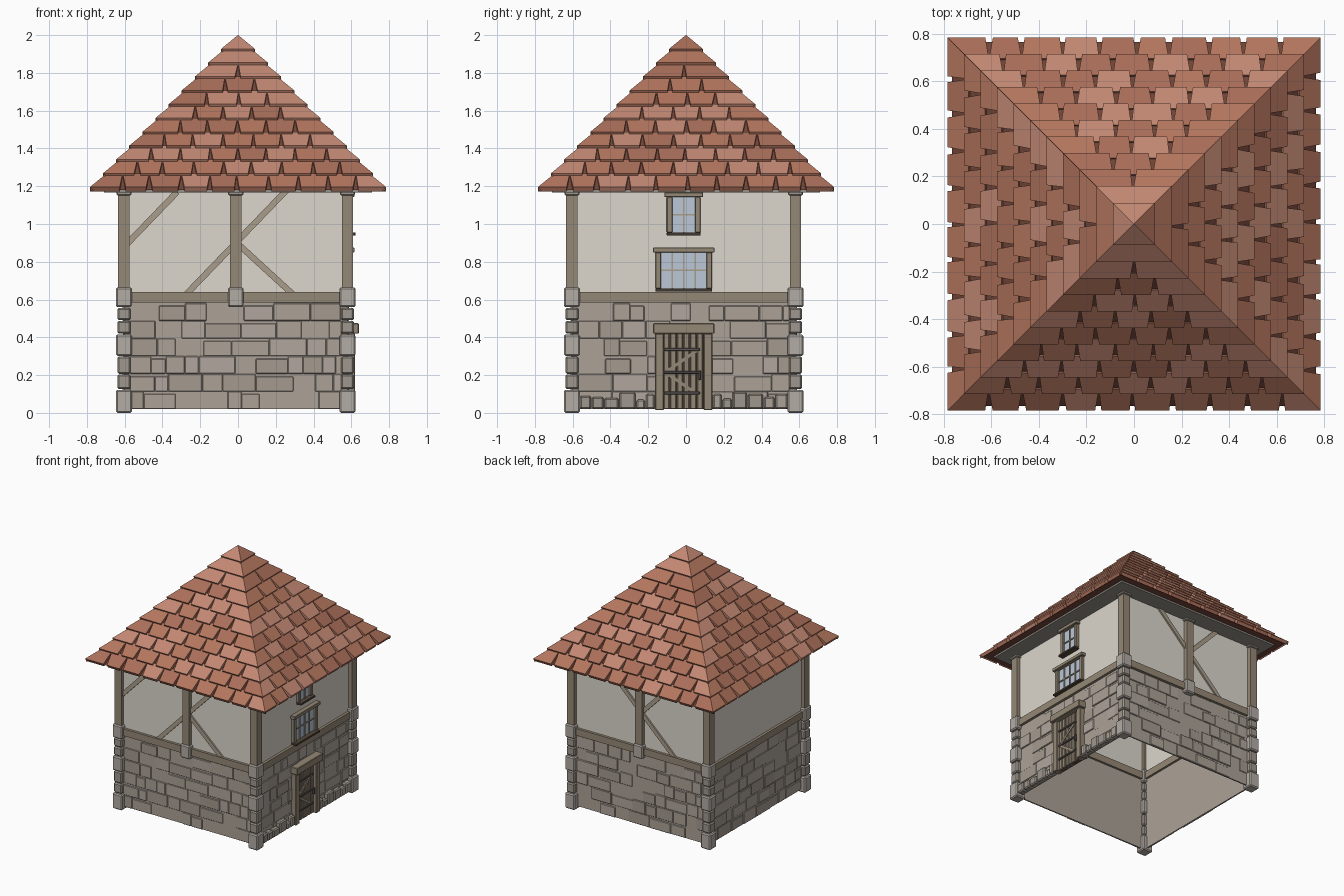
import bpy, bmesh, math, random
from mathutils import Matrix, Vector

if "Cube" in bpy.data.objects:
    bpy.data.objects.remove(bpy.data.objects["Cube"])

random.seed(4)
CX = CY = -0.012          # the body sits slightly off the roof centre
D = 0.592                 # distance of the walls from the body centre


def mat(name, r, g, b):
    m = bpy.data.materials.new(name)
    m.diffuse_color = [c ** 2.2 for c in (r, g, b)] + [1]
    m.use_nodes = True
    m.node_tree.nodes["Principled BSDF"].inputs["Base Color"].default_value = m.diffuse_color
    return m


STONE = [mat("stone_%d" % i, *c) for i, c in enumerate(
    [(.67, .63, .59), (.64, .60, .56), (.69, .65, .61)])]
QUOIN = mat("quoin_stone", .70, .67, .64)
QUOIN2 = mat("quoin_stone_dark", .62, .59, .55)
PLASTER = mat("plaster", .86, .84, .80)
WOOD = mat("timber", .58, .53, .46)
BRACE = mat("brace_timber", .66, .61, .54)
DARK = mat("dark_wood", .34, .29, .25)
IRON = mat("iron", .36, .34, .33)
GLASS = mat("glass", .73, .78, .84)
SOFFIT = mat("soffit", .58, .57, .54)
TILES = [mat("tile_%d" % i, *c) for i, c in enumerate(
    [(.70, .46, .37), (.76, .53, .45), (.66, .43, .35)])]
UNDER = mat("roof_underlay", .45, .28, .23)


# Wall frame: u runs along the wall, d outwards, z up
def box(u0, u1, d0, d1, z0, z1):
    return (Matrix.Translation(((u0 + u1) / 2, -(d0 + d1) / 2, (z0 + z1) / 2))
            @ Matrix.Diagonal((u1 - u0, d1 - d0, z1 - z0, 1)))


def strut(u0, z0, u1, z1, w, d0, d1):
    a = math.atan2(z1 - z0, u1 - u0)
    return (Matrix.Translation(((u0 + u1) / 2, -(d0 + d1) / 2, (z0 + z1) / 2))
            @ Matrix.Rotation(-a, 4, 'Y')
            @ Matrix.Diagonal((math.hypot(u1 - u0, z1 - z0), d1 - d0, w, 1)))


def finish(name, bm, mats):
    me = bpy.data.meshes.new(name)
    bm.to_mesh(me)
    bm.free()
    for m in mats:
        me.materials.append(m)
    ob = bpy.data.objects.new(name, me)
    bpy.context.collection.objects.link(ob)
    return ob


def part(name, items, mats, sides=(0,), bevel=0):
    """Boxes repeated on the given sides: 0 front, 1 right, 2 back, 3 left."""
    mats = mats if isinstance(mats, list) else [mats]
    bm = bmesh.new()
    for k in sides:
        turn = Matrix.Translation((CX, CY, 0)) @ Matrix.Rotation(k * math.pi / 2, 4, 'Z')
        for it in items:
            n = len(bm.faces)
            bmesh.ops.create_cube(bm, size=1, matrix=turn @ it)
            bm.faces.ensure_lookup_table()
            shade = random.randrange(len(mats))
            for f in bm.faces[n:]:
                f.material_index = shade
    ob = finish(name, bm, mats)
    if bevel:
        b = ob.modifiers.new("bevel", 'BEVEL')
        b.width, b.segments = bevel, 1
    return ob


ALL, BRACED = (0, 1, 2, 3), (0, 2)

# Walls
part("stone_wall", [box(-D, D, D - .01, D, .02, .60)], STONE[0], ALL)
part("plaster_wall", [box(-D, D, D - .01, D, .60, 1.17)], PLASTER, ALL)

# Raised ashlar blocks, in rows of uneven lengths
for k, side in enumerate(("front", "right", "back", "left")):
    blocks = []
    for r in range(6):
        z, u = .02 + r * .0935, -.56
        while u < .55:
            w = min(random.uniform(.07, .2), .56 - u)
            if random.random() < .75:
                tall = random.choice((.0935, .0935, .08))
                blocks.append(box(u, u + w, D - .004,
                                  D + random.uniform(.003, .009), z, z + tall))
            u += w
    part(side + "_wall_blocks", blocks, STONE, (k,), .004)

# Floor beam, corner posts and centre posts
part("floor_beam", [box(-.57, .57, .565, .612, .585, .64)], WOOD, ALL)
part("corner_post", [box(-D - .03, -D + .03, D - .03, D + .03, .64, 1.17)], WOOD, ALL)
part("centre_post", [box(-.03, .03, D - .03, D + .03, .64, 1.17)], WOOD, BRACED)
part("post_cap", [box(-D - .04, -D + .04, D - .04, D + .04, 1.152, 1.175)],
     QUOIN2, ALL, .005)
part("centre_post_cap", [box(-.04, .04, D - .04, D + .04, 1.152, 1.175)],
     QUOIN2, BRACED, .005)
part("centre_post_corbel", [box(-.042, .042, .55, .634, .56, .665)],
     QUOIN, BRACED, .008)

# Corner quoins: large stones with smaller pairs between
def corner(h, z0, z1):
    return box(-D - h, -D + h, D - h, D + h, z0, z1)


part("large_quoins", [corner(.042, *z) for z in ((0, .122), (.302, .415), (.56, .665))],
     QUOIN, ALL, .008)
part("small_quoins", [corner(.035, *z) for z in
                      ((.126, .203), (.207, .298), (.419, .487), (.491, .556))],
     QUOIN2, ALL, .008)

# Diagonal braces
part("front_braces", [strut(-.26, .63, .27, 1.18, .032, .585, .604),
                      strut(.0, .905, .30, .63, .032, .585, .604),
                      strut(-.58, .89, -.31, 1.17, .032, .585, .604)], BRACE)
part("back_braces", [strut(-.27, 1.18, .30, .63, .032, .585, .604),
                     strut(.0, .90, .27, 1.18, .032, .585, .604)], BRACE, (2,))

# Door
R = (1,)
part("door_backing", [box(-.105, .105, D - .02, .601, .02, .42)], DARK, R)
part("door_planks", [box(-.105 + i * .0353, -.105 + i * .0353 + .028, .595, .612, .02, .42)
                     for i in range(6)], WOOD, R, .003)
part("door_frame", [box(-.152, -.105, D - .02, .632, .015, .42),
                    box(.105, .152, D - .02, .632, .015, .42)], WOOD, R, .004)
part("door_lintel", [box(-.162, .162, D - .02, .652, .42, .475)], WOOD, R, .004)
part("door_braces", [strut(-.09, .22, .07, .33, .02, .61, .618),
                     strut(-.09, .21, .07, .10, .02, .61, .618)], WOOD, R)
part("door_hinges", [box(-.105, .085, .61, .622, z - .008, z + .008)
                     for z in (.105, .215, .335)], IRON, R, .003)
part("door_handle", [box(.078, .092, .61, .632, .175, .225)], IRON, R, .004)

# Loose footing stones either side of the door
foot = [(-.55, -.49, .09), (-.485, -.425, .085), (-.42, -.345, .08), (-.34, -.255, .11),
        (-.25, -.205, .07), (-.20, -.155, .10), (.155, .20, .10), (.205, .255, .075),
        (.26, .335, .11), (.34, .42, .10), (.425, .48, .085), (.485, .55, .10)]
part("footing_stones", [box(a, b, D - .01, .628, .02, h) for a, b, h in foot],
     [QUOIN2, STONE[0]], R, .008)


# Windows
def window(name, w, z0, z1, cols, rows):
    g = w - .03
    part(name + "_glass", [box(-g, g, D - .015, .598, z0, z1)], GLASS, R)
    part(name + "_frame", [box(-w, -g, D - .015, .615, z0, z1),
                           box(g, w, D - .015, .615, z0, z1)], WOOD, R, .003)
    part(name + "_lintel", [box(-w - .012, w + .012, D - .015, .628, z1, z1 + .026)],
         WOOD, R, .003)
    part(name + "_sill", [box(-w, w, D - .015, .635, z0 - .016, z0)], DARK, R, .003)
    bars = [box(-g + 2 * g * i / cols - .004, -g + 2 * g * i / cols + .004, .595, .605, z0, z1)
            for i in range(1, cols)]
    bars += [box(-g, g, .595, .605, z0 + (z1 - z0) * j / rows - .004,
                 z0 + (z1 - z0) * j / rows + .004) for j in range(1, rows)]
    part(name + "_bars", bars, BRACE, R)


window("lower_window", .15, .658, .85, 4, 2)
window("upper_window", .09, .955, 1.142, 2, 2)

# Roof underlay pyramid and soffit
bm = bmesh.new()
bmesh.ops.create_cone(bm, cap_ends=True, segments=4, radius1=.765 * 2 ** .5, radius2=0,
                      depth=.81, matrix=Matrix.Translation((0, 0, 1.585))
                      @ Matrix.Rotation(math.pi / 4, 4, 'Z'))
finish("roof_underlay", bm, [UNDER])
bm = bmesh.new()
bmesh.ops.create_cube(bm, size=1, matrix=Matrix.Translation((0, 0, 1.175))
                      @ Matrix.Diagonal((1.42, 1.42, .016, 1)))
finish("soffit", bm, [SOFFIT])

# Roof tiles: eleven staggered courses on four slopes, tapering to a gap below
COURSES, Z0, STEP, PITCH = 11, 1.195, .0732, .155
bm = bmesh.new()
for k in range(4):
    turn = Matrix.Rotation(k * math.pi / 2, 4, 'Z')
    for c in range(COURSES):
        zb = Z0 + c * STEP
        zt = zb + STEP
        rt = max(.95 * (2 - zt), .001)
        rb = .95 * (2 - zb) + .02
        joints = [(j + .5 * (c % 2)) * PITCH + random.uniform(-.012, .012)
                  for j in range(-6, 7)]
        joints = [j for j in joints if abs(j) < rt - .02]
        edges = [None] + joints + [None]
        for a, b in zip(edges, edges[1:]):
            gap = random.uniform(.01, .018)
            quad = [(-rb if a is None else a + gap, rb, zb),
                    (rb if b is None else b - gap, rb, zb),
                    (rt if b is None else b, rt, zt),
                    (-rt if a is None else a, rt, zt)]
            top = [bm.verts.new(turn @ Vector((u, -r, z))) for u, r, z in quad]
            low = [bm.verts.new(turn @ Vector((u, -r + .012, z - .022))) for u, r, z in quad]
            faces = [bm.faces.new(top), bm.faces.new(low[::-1])]
            faces += [bm.faces.new((top[i], low[i], low[(i + 1) % 4], top[(i + 1) % 4]))
                      for i in range(4)]
            shade = random.randrange(3)
            for f in faces:
                f.material_index = shade
finish("roof_tiles", bm, TILES)
